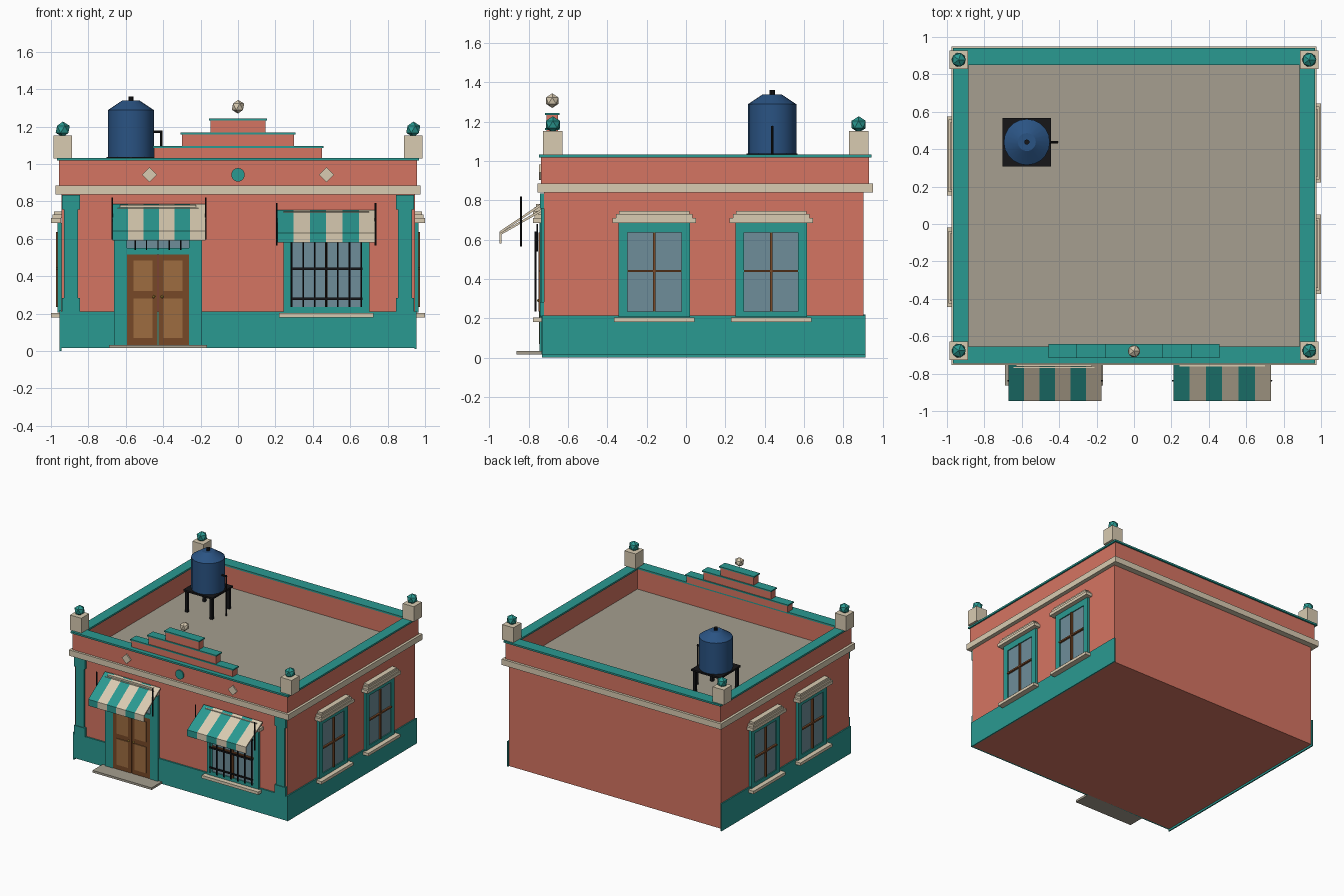
import bpy, bmesh, math
from mathutils import Matrix, Vector

if "Cube" in bpy.data.objects:
    bpy.data.objects.remove(bpy.data.objects["Cube"])


def material(name, r, g, b):
    m = bpy.data.materials.new(name)
    m.diffuse_color = [(c / 255) ** 2.2 for c in (r, g, b)] + [1]
    m.use_nodes = True
    m.node_tree.nodes["Principled BSDF"].inputs["Base Color"].default_value = m.diffuse_color
    return m


CORAL = material("coral", 212, 116, 98)
TEAL = material("teal", 46, 152, 144)
CREAM = material("cream", 216, 202, 176)
DECK = material("deck", 164, 157, 142)
WOOD = material("wood", 118, 74, 44)
PANEL = material("panel", 156, 108, 66)
GLASS = material("glass", 110, 140, 152)
IRON = material("iron", 28, 28, 30)
BLUE = material("blue", 46, 84, 130)
BRASS = material("brass", 200, 160, 70)


def finish(name, bm, mat):
    bmesh.ops.recalc_face_normals(bm, faces=bm.faces)
    me = bpy.data.meshes.new(name)
    bm.to_mesh(me)
    bm.free()
    me.materials.append(mat)
    ob = bpy.data.objects.new(name, me)
    bpy.context.collection.objects.link(ob)
    return ob


def box(name, mat, x0, x1, y0, y1, z0, z1):
    bm = bmesh.new()
    size = Matrix.Diagonal((abs(x1 - x0), abs(y1 - y0), z1 - z0, 1))
    mid = Matrix.Translation(((x0 + x1) / 2, (y0 + y1) / 2, (z0 + z1) / 2))
    bmesh.ops.create_cube(bm, size=1, matrix=mid @ size)
    return finish(name, bm, mat)


def ring(name, mat, x, y0, y1, wx, wy, z0, z1):
    """Rectangular wall ring centred on x = 0."""
    bm = bmesh.new()
    loops = []
    for z in (z0, z1):
        for a, b, c in ((x, y0, y1), (x - wx, y0 + wy, y1 - wy)):
            loops.append([bm.verts.new(p) for p in ((-a, b, z), (a, b, z), (a, c, z), (-a, c, z))])
    lo, li, ho, hi = loops
    for p, q in ((lo, ho), (li, hi), (lo, li), (ho, hi)):
        for i in range(4):
            j = (i + 1) % 4
            bm.faces.new((p[i], p[j], q[j], q[i]))
    return finish(name, bm, mat)


def rod(name, mat, a, b, r, sides=8):
    a, b = Vector(a), Vector(b)
    bm = bmesh.new()
    m = Matrix.Translation((a + b) / 2) @ (b - a).to_track_quat('Z', 'Y').to_matrix().to_4x4()
    bmesh.ops.create_cone(bm, cap_ends=True, segments=sides, radius1=r, radius2=r,
                          depth=(b - a).length, matrix=m)
    return finish(name, bm, mat)


def ball(name, mat, p, r):
    bm = bmesh.new()
    bmesh.ops.create_icosphere(bm, subdivisions=1, radius=r, matrix=Matrix.Translation(p))
    return finish(name, bm, mat)


def prism(name, mat, profile, x0, x1):
    """Extrude a (y, z) profile along x."""
    bm = bmesh.new()
    f = bm.faces.new([bm.verts.new((x0, y, z)) for y, z in profile])
    new = bmesh.ops.extrude_face_region(bm, geom=[f])["geom"]
    bmesh.ops.translate(bm, vec=(x1 - x0, 0, 0), verts=[v for v in new if isinstance(v, bmesh.types.BMVert)])
    return finish(name, bm, mat)


X, YF, YB = 0.945, -0.722, 0.903


def wall_box(side, name, mat, u0, u1, d0, d1, z0, z1):
    """Box on a wall: u along the wall, d outwards from it."""
    if side == "front":
        return box(name, mat, u0, u1, YF - d1, YF - d0, z0, z1)
    s = 1 if side == "right" else -1
    return box(f"{side}_{name}", mat, s * (X + d0), s * (X + d1), u0, u1, z0, z1)


def lintel(side, c, half, z):
    for i, (inset, depth, a, b) in enumerate(((0, .055, 0, .025), (.018, .048, .025, .045), (.032, .04, .045, .06))):
        wall_box(side, f"lintel_{i}", CREAM, c - half + inset, c + half - inset, 0, depth, z + a, z + b)


def window(side, c, half):
    g = half - 0.045
    wall_box(side, "window_glass", GLASS, c - g, c + g, 0, .012, .235, .635)
    for s in (-1, 1):
        wall_box(side, "window_jamb", TEAL, c + s * half if s < 0 else c + g,
                 c - g if s < 0 else c + half, 0, .02, .205, .685)
    wall_box(side, "window_head", TEAL, c - g, c + g, 0, .02, .635, .685)
    wall_box(side, "window_foot", TEAL, c - g, c + g, 0, .02, .205, .235)
    wall_box(side, "muntin_upright", WOOD, c - .006, c + .006, .01, .027, .235, .635)
    wall_box(side, "muntin_cross", WOOD, c - g, c + g, .01, .027, .434, .446)
    wall_box(side, "window_sill", CREAM, c - half - .022, c + half + .022, 0, .055, .18, .203)
    lintel(side, c, half + .03, .685)


# Walls, plinths, cornice, parapet and roof deck
box("walls", CORAL, -X, X, YF, YB, 0.015, 0.85)
box("roof_deck", DECK, -.93, .93, -.71, .89, 0.845, 0.857)
box("front_plinth", TEAL, -X, X, YF - .012, YF, .015, .212)
box("right_plinth", TEAL, X, X + .01, YF - .01, YB + .01, .012, .215)
box("left_plinth", TEAL, -X - .01, -X, YF - .01, YB + .01, 0, .22)
ring("cornice", CREAM, .977, -.755, .95, .06, .06, .838, .885)
ring("parapet", CORAL, .957, -.737, .93, .064, .08, .85, 1.02)
ring("coping", TEAL, .968, -.747, .942, .083, .093, 1.018, 1.032)

# Corner piers with finials, front pilasters
for s in (-1, 1):
    px = s * .937
    for py in (-.677, .878):
        box("corner_pier", CREAM, px - .05, px + .05, py - .05, py + .05, 1.03, 1.152)
        ball("pier_finial", TEAL, (px, py, 1.185), .042)
    c = s * .893
    wall_box("front", "pilaster_shaft", TEAL, c - .037, c + .037, 0, .014, .21, .835)
    wall_box("front", "pilaster_base", TEAL, c - .048, c + .048, 0, .02, .21, .283)
    wall_box("front", "pilaster_cap", TEAL, c - .048, c + .048, 0, .02, .757, .835)

# Stepped front gable with ball
for half, z0, z1 in ((.45, 1.03, 1.085), (.3, 1.09, 1.158), (.148, 1.165, 1.233)):
    box("gable_step", CORAL, -half, half, -.71, -.65, z0, z1)
    box("gable_step_cap", TEAL, -half - .008, half + .008, -.717, -.642, z1, z1 + .01)
ball("gable_ball", CREAM, (0, -.68, 1.306), .037)

# Parapet ornaments
rod("parapet_disc", TEAL, (0, -.73, .942), (0, -.747, .942), .036, 20)
for s in (-1, 1):
    ob = rod("parapet_diamond", CREAM, (0, .009, 0), (0, -.009, 0), .04, 4)
    ob.location = (s * .473, -.738, .942)

# Windows
for c in (-.161, .433):
    window("right", c, .182)
for c in (-.232, .364):
    window("left", c, .182)
window("front", .472, .23)

# Front window grille
for i in range(7):
    x = .286 + i * .062
    rod("grille_bar", IRON, (x, -.765, .235), (x, -.765, .64), .005, 6)
for z in (.28, .44, .6):
    box("grille_rail", IRON, .28, .665, -.769, -.761, z - .006, z + .006)

# Door, frame, transom and step
DX = -.428
for s in (-1, 1):
    a, b = sorted((DX + s * .165, DX + s * .236))
    wall_box("front", "door_jamb", TEAL, a, b, 0, .024, .02, .72)
    a, b = sorted((DX + s * .002, DX + s * .165))
    wall_box("front", "door_leaf", WOOD, a, b, 0, .02, .03, .515)
    a, b = sorted((DX + s * .03, DX + s * .132))
    wall_box("front", "door_panel_upper", PANEL, a, b, 0, .026, .32, .483)
    wall_box("front", "door_panel_lower", PANEL, a, b, 0, .026, .07, .28)
    ball("door_knob", BRASS, (DX + s * .022, YF - .027, .29), .009)
wall_box("front", "door_transom_rail", TEAL, DX - .165, DX + .165, 0, .024, .515, .55)
wall_box("front", "transom_glass", GLASS, DX - .165, DX + .165, 0, .012, .55, .67)
wall_box("front", "door_head", TEAL, DX - .165, DX + .165, 0, .024, .67, .72)
for i in range(5):
    x = DX - .122 + i * .061
    rod("transom_bar", IRON, (x, -.757, .54), (x, -.757, .68), .004, 6)
lintel("front", DX, .235, .72)
box("door_step", DECK, DX - .263, DX + .263, -.863, YF, .015, .032)

# Striped awnings with iron stays
for x0, x1, top, low in ((-.67, -.175, .785, .59), (.21, .733, .755, .58)):
    edge = low + .052
    profile = ((-.735, top), (-.947, edge), (-.947, low), (-.939, low), (-.939, edge - .007), (-.735, top - .014))
    w = (x1 - x0) / 6
    for i in range(6):
        prism("awning_stripe", CREAM if i % 2 else TEAL, profile, x0 + i * w, x0 + (i + 1) * w)
    for x in (x0 - .002, x1 + .002):
        rod("awning_stay", IRON, (x, -.838, top - .19), (x, -.838, top + .035), .005, 6)

# Water tank on its stand
TX, TY = -.573, .438
box("tank_platform", IRON, TX - .13, TX + .13, TY - .13, TY + .13, 1.024, 1.038)
for sx in (-1, 1):
    for sy in (-1, 1):
        x, y = TX + sx * .11, TY + sy * .11
        box("tank_leg", IRON, x - .011, x + .011, y - .011, y + .011, .855, 1.026)
bm = bmesh.new()
rings = [[bm.verts.new((TX + r * math.cos(a * math.tau / 20), TY + r * math.sin(a * math.tau / 20), z))
          for a in range(20)] for r, z in ((.123, 1.038), (.123, 1.288), (.048, 1.338))]
for p, q in zip(rings, rings[1:]):
    for i in range(20):
        j = (i + 1) % 20
        bm.faces.new((p[i], p[j], q[j], q[i]))
bm.faces.new(rings[0])
bm.faces.new(rings[-1])
tank = finish("water_tank", bm, BLUE)
bpy.context.view_layer.objects.active = tank
tank.select_set(True)
bpy.ops.object.shade_smooth_by_angle(angle=math.radians(30))
rod("tank_cap", IRON, (TX, TY, 1.335), (TX, TY, 1.36), .014, 10)
rod("tank_outlet", IRON, (TX + .11, TY, 1.172), (TX + .166, TY, 1.172), .007)
rod("tank_downpipe", IRON, (TX + .162, TY, 1.178), (TX + .162, TY, .857), .007)
